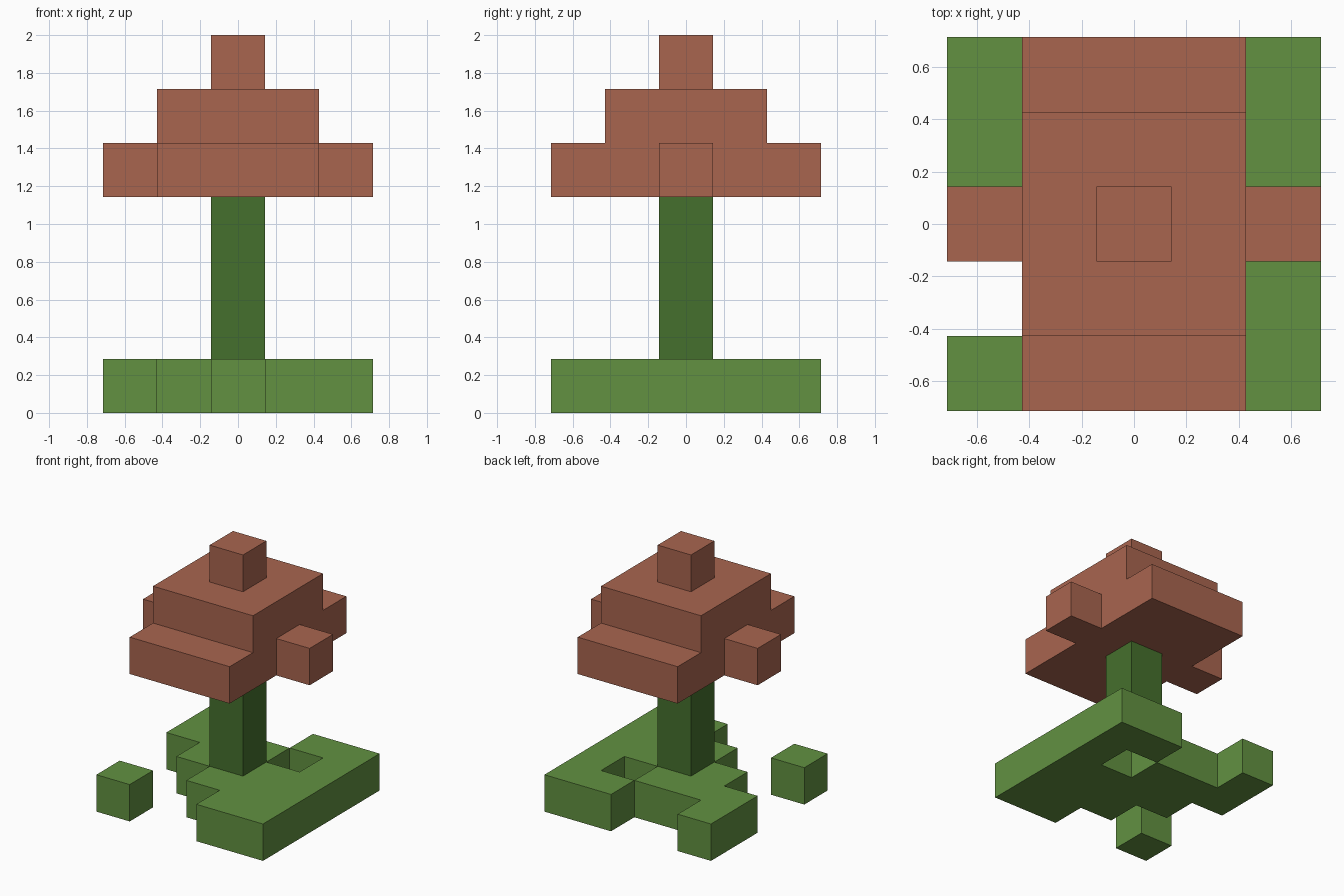
import bpy
import bmesh
from mathutils import Vector

cube = bpy.data.objects.get("Cube")
if cube:
    bpy.data.objects.remove(cube, do_unlink=True)

UNIT = 2 / 7   # edge of one block
HALF = 2.5     # half the footprint, in blocks


def make_material(name, rgb):
    mat = bpy.data.materials.new(name)
    mat.use_nodes = True
    colour = (*rgb, 1.0)
    mat.diffuse_color = colour
    bsdf = next(n for n in mat.node_tree.nodes if n.type == "BSDF_PRINCIPLED")
    bsdf.inputs["Base Color"].default_value = colour
    return mat


def cells_from_plan(rows, level):
    """Block cells of one layer; the plan is drawn with the back row first."""
    return {(x, y, level)
            for y, row in enumerate(reversed(rows))
            for x, mark in enumerate(row) if mark == "#"}


def make_blocks(name, cells, mat):
    """Outer skin of a set of blocks, with coplanar faces merged."""
    bm = bmesh.new()
    for cell in cells:
        for axis in range(3):
            for sign in (-1, 1):
                normal = Vector((0, 0, 0))
                normal[axis] = sign
                if tuple(int(c + n) for c, n in zip(cell, normal)) in cells:
                    continue
                u = Vector((0, 0, 0))
                u[(axis + 1) % 3] = 0.5
                v = normal.cross(u)
                centre = Vector(cell) + Vector((0.5, 0.5, 0.5)) + normal / 2
                corners = (centre - u - v, centre + u - v, centre + u + v, centre - u + v)
                bm.faces.new([bm.verts.new((p - Vector((HALF, HALF, 0))) * UNIT)
                              for p in corners])
    bmesh.ops.remove_doubles(bm, verts=bm.verts, dist=0.001)
    bmesh.ops.dissolve_limit(bm, angle_limit=0.01, verts=bm.verts, edges=bm.edges)
    mesh = bpy.data.meshes.new(name)
    bm.to_mesh(mesh)
    bm.free()
    mesh.materials.append(mat)
    obj = bpy.data.objects.new(name, mesh)
    bpy.context.collection.objects.link(obj)
    return obj


grass = make_material("grass green", (0.122, 0.283, 0.053))
stalk = make_material("dark stalk green", (0.060, 0.162, 0.026))
clay = make_material("clay brown", (0.397, 0.130, 0.078))

# Ground patch with a hole, a stepped edge and one loose block
ground = cells_from_plan(["#..##",
                          "###.#",
                          ".####",
                          "..###",
                          "#..##"], 0)
make_blocks("ground_patch", ground, grass)

# Stem
make_blocks("stem", {(2, 2, z) for z in range(1, 4)}, stalk)

# Stepped cap: wide slab with side arms, square tier, top knob
cap = cells_from_plan([".###.", ".###.", "#####", ".###.", ".###."], 4)
cap |= cells_from_plan([".....", ".###.", ".###.", ".###.", "....."], 5)
cap.add((2, 2, 6))
make_blocks("cap", cap, clay)
